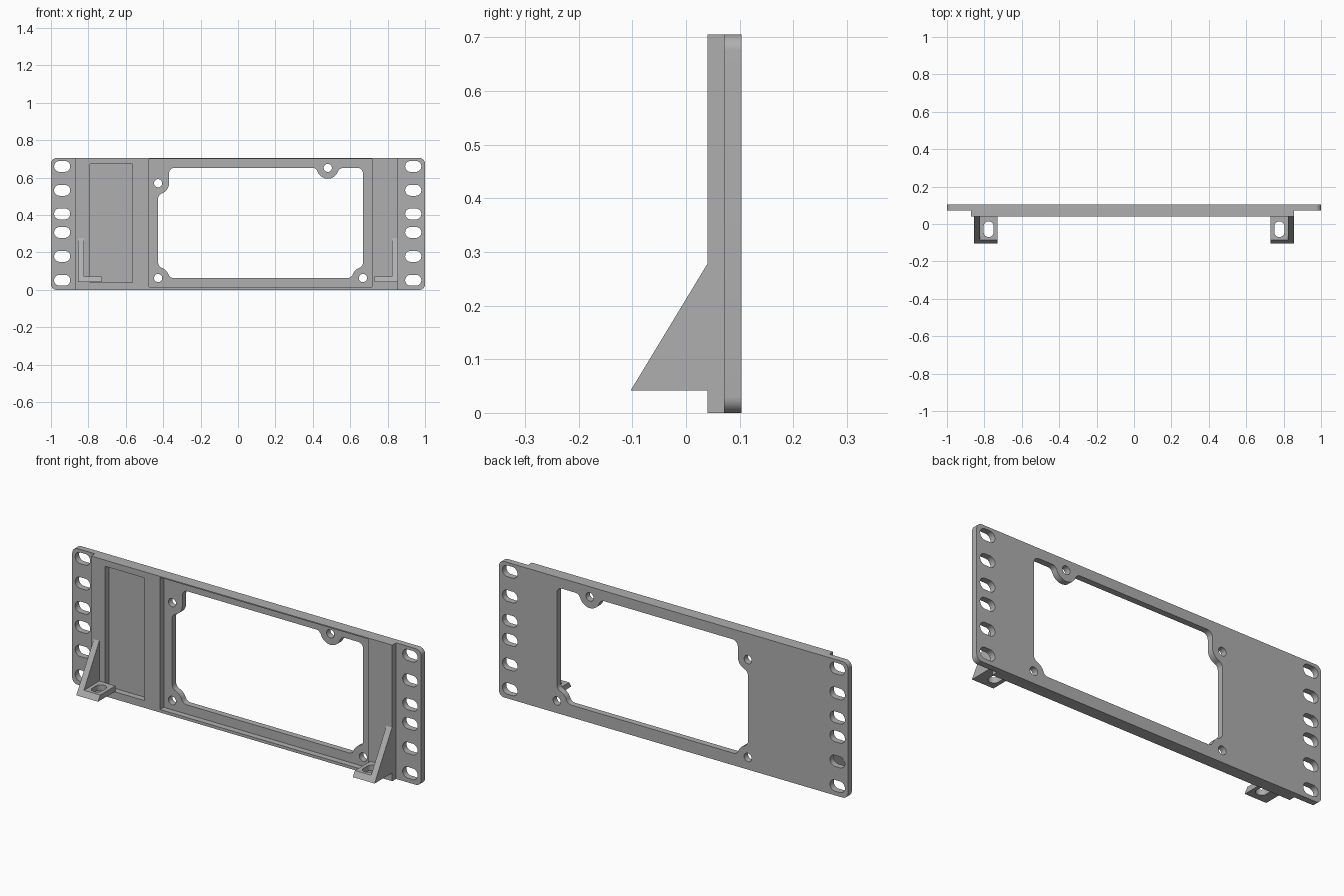
import bpy, bmesh
from math import acos, cos, degrees, radians, sin
from mathutils import Vector

cube = bpy.data.objects.get("Cube")
if cube:
    bpy.data.objects.remove(cube, do_unlink=True)

grey = bpy.data.materials.new("plain grey")
grey.use_nodes = True
colour = (0.43, 0.43, 0.43, 1)
grey.diffuse_color = colour
grey.node_tree.nodes["Principled BSDF"].inputs["Base Color"].default_value = colour

HEIGHT = 0.705
FRONT, STEP, BACK = 0.04, 0.071, 0.103
EAR, FILLET = 0.058, 0.03


def arc(cx, cy, r, start, end, steps=10):
    """Points along an arc, angles in degrees."""
    angles = [radians(start + (end - start) * i / steps) for i in range(steps + 1)]
    return [(cx + r * cos(a), cy + r * sin(a)) for a in angles]


def rounded(x0, y0, x1, y1, r):
    pts = []
    for i, (cx, cy) in enumerate([(x1 - r, y1 - r), (x0 + r, y1 - r),
                                  (x0 + r, y0 + r), (x1 - r, y0 + r)]):
        pts += arc(cx, cy, r, 90 * i, 90 * i + 90)
    return pts


def prism(name, pts, axis, lo, hi):
    """Extrude a flat outline along one axis."""
    def place(p, d):
        c = list(p)
        c.insert(axis, d)
        return c
    bm = bmesh.new()
    face = bm.faces.new([bm.verts.new(place(p, lo)) for p in pts])
    grown = bmesh.ops.extrude_face_region(bm, geom=[face])["geom"]
    shift = Vector((0, 0, 0))
    shift[axis] = hi - lo
    bmesh.ops.translate(bm, vec=shift, verts=[v for v in grown if isinstance(v, bmesh.types.BMVert)])
    bmesh.ops.remove_doubles(bm, verts=bm.verts, dist=1e-5)
    bmesh.ops.recalc_face_normals(bm, faces=bm.faces)
    mesh = bpy.data.meshes.new(name)
    bm.to_mesh(mesh)
    bm.free()
    mesh.materials.append(grey)
    obj = bpy.data.objects.new(name, mesh)
    bpy.context.scene.collection.objects.link(obj)
    return obj


def box(name, x0, x1, y0, y1, z0, z1):
    return prism(name, [(x0, z0), (x1, z0), (x1, z1), (x0, z1)], 1, y0, y1)


def finish(obj, cutters):
    """Cut the part, apply the cuts and smooth the rounded walls."""
    for cutter in cutters:
        mod = obj.modifiers.new("cut", "BOOLEAN")
        mod.operation, mod.solver, mod.object = "DIFFERENCE", "EXACT", cutter
    bpy.ops.object.select_all(action="DESELECT")
    bpy.context.view_layer.objects.active = obj
    obj.select_set(True)
    for mod in list(obj.modifiers):
        bpy.ops.object.modifier_apply(modifier=mod.name)
    for cutter in cutters:
        bpy.data.objects.remove(cutter, do_unlink=True)
    bpy.ops.object.shade_smooth_by_angle(angle=radians(30))


def ear(cx, cz, rot, turn, lead_in=True):
    """Screw ear bulging into the opening, blended into the edges beside it."""
    reach = EAR + FILLET
    theta = degrees(acos(FILLET / reach))

    def blend(a, start, end):
        a = radians(a + rot)
        return arc(cx + reach * cos(a), cz + reach * sin(a), FILLET, start + rot, end + rot)
    pts = blend(theta, 180, 180 + theta) if lead_in else []
    pts += arc(cx, cz, EAR, rot + (theta if lead_in else 0), rot + turn - theta, 16)
    return pts + blend(turn - theta, 180 + turn - theta, 180 + turn)


# Outline of the large opening, with four screw ears
left, right, low, high = -0.427, 0.668, 0.063, 0.652
ear_z, ear_x = 0.57, 0.48
opening = ear(left, low, 0, 90) + ear(right, low, 90, 90)
opening += arc(right - FILLET, high - FILLET, FILLET, 0, 90)
opening += ear(ear_x, high, -90, 0)
opening += arc(left + EAR + FILLET, high - FILLET, FILLET, 90, 180)
opening += ear(left, ear_z, 0, 0, lead_in=False)

# Panel: stepped ends, recess, pocket, opening and holes
panel = prism("panel", rounded(-1, 0, 1, HEIGHT, 0.03), 1, FRONT, BACK)
cutters = [
    box("left_end_step", 0.856, 1.1, -0.1, STEP, -0.1, 0.8),
    box("right_end_step", -1.1, -0.871, -0.1, STEP, -0.1, 0.8),
    box("recess", -0.475, 0.717, -0.1, STEP, 0.015, 0.699),
    box("pocket", -0.79, -0.565, -0.1, STEP, 0.038, 0.673),
    prism("opening", opening, 1, -0.1, 0.2),
]
for x, z in [(left, low), (right, low), (left, ear_z), (ear_x, high)]:
    cutters.append(prism("screw_hole", arc(x, z, 0.022, 0, 345, 23), 1, -0.1, 0.2))
for x in (-0.94, 0.937):
    for z in (0.051, 0.179, 0.307, 0.406, 0.532, 0.66):
        slot = rounded(x - 0.043, z - 0.029, x + 0.043, z + 0.029, 0.0285)
        cutters.append(prism("mounting_slot", slot, 1, -0.1, 0.2))
finish(panel, cutters)

# Brackets: triangular rib on the outside, slotted shelf on the inside
for side, name in ((-1, "right_bracket"), (1, "left_bracket")):
    outer, rib, inner = 0.855 * side, 0.823 * side, 0.73 * side
    wedge = [(-0.103, 0.042), (FRONT, 0.042), (FRONT, 0.278)]
    bracket = prism(name, wedge, 0, outer, inner)
    mid = 0.777 * side
    finish(bracket, [
        box("clearance", *sorted((rib, 0.6 * side)), -0.3, 0.2, 0.07, 0.5),
        prism("shelf_slot", rounded(mid - 0.027, -0.07, mid + 0.027, 0.014, 0.0265), 2, -0.1, 0.2),
    ])
